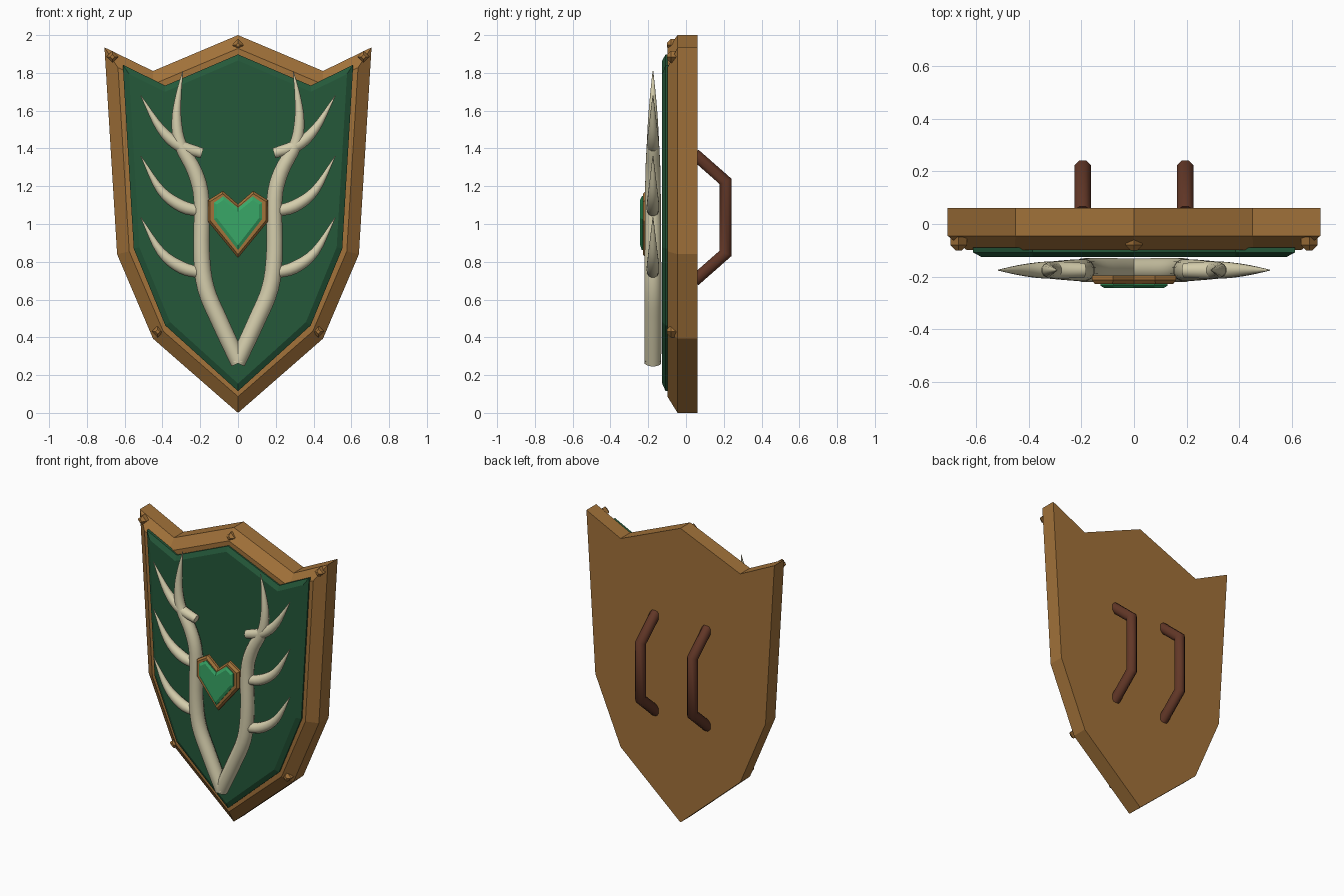
import bpy, bmesh, math
from mathutils import Vector

if "Cube" in bpy.data.objects:
    bpy.data.objects.remove(bpy.data.objects["Cube"])


def material(name, rgb):
    m = bpy.data.materials.new(name)
    m.diffuse_color = (*rgb, 1)
    m.use_nodes = True
    m.node_tree.nodes["Principled BSDF"].inputs["Base Color"].default_value = m.diffuse_color
    return m


GOLD = material("bronze wood", (0.36, 0.168, 0.042))
GREEN = material("dark green", (0.018, 0.098, 0.042))
GEM = material("bright green", (0.04, 0.39, 0.135))
BONE = material("bone", (0.66, 0.61, 0.41))
LEATHER = material("brown leather", (0.122, 0.038, 0.020))


def finish(name, bm, mat, smooth=False):
    bmesh.ops.recalc_face_normals(bm, faces=bm.faces)
    me = bpy.data.meshes.new(name)
    bm.to_mesh(me)
    bm.free()
    me.materials.append(mat)
    ob = bpy.data.objects.new(name, me)
    bpy.context.collection.objects.link(ob)
    if smooth:
        bpy.ops.object.select_all(action='DESELECT')
        ob.select_set(True)
        bpy.context.view_layer.objects.active = ob
        bpy.ops.object.shade_smooth_by_angle(angle=math.radians(50))
    return ob


def inset(pts, d):
    """Offset a clockwise polygon inwards with mitred corners."""
    out = []
    for i, p in enumerate(pts):
        a = (p - pts[i - 1]).normalized()
        b = (pts[(i + 1) % len(pts)] - p).normalized()
        na, nb = Vector((a.y, -a.x)), Vector((b.y, -b.x))
        out.append(p + (na + nb) * d / (1 + na.dot(nb)))
    return out


def mirrored(half):
    """Close a right-hand half outline; first and last points lie on x = 0."""
    return [Vector(p) for p in half] + [Vector((-x, z)) for x, z in half[-2:0:-1]]


def plate(name, pts, back, mid, front, bevel, mat):
    """Extruded outline whose front edge is chamfered."""
    bm = bmesh.new()
    rings = [[bm.verts.new((p.x, y, p.y)) for p in ps]
             for ps, y in ((pts, back), (pts, mid), (inset(pts, bevel), front))]
    n = len(pts)
    for r, s in zip(rings, rings[1:]):
        for i in range(n):
            bm.faces.new((r[i], r[(i + 1) % n], s[(i + 1) % n], s[i]))
    bm.faces.new(rings[0])
    bm.faces.new(rings[-1])
    return finish(name, bm, mat)


def spline(pts, steps):
    """Catmull-Rom samples through 4D points (x, y, z, radius)."""
    v = [Vector(p) for p in pts]
    v = [2 * v[0] - v[1]] + v + [2 * v[-1] - v[-2]]
    out = []
    for i in range(1, len(v) - 2):
        a, b, c, d = v[i - 1:i + 3]
        for k in range(steps):
            t = k / steps
            out.append(0.5 * (2 * b + (c - a) * t + (2 * a - 5 * b + 4 * c - d) * t * t
                              + (3 * b - a - 3 * c + d) * t ** 3))
    return out + [v[-2]]


def tube(name, pts, axis, sides, mat):
    """Tapered tube along a planar path; axis is the plane normal."""
    bm = bmesh.new()
    axis = Vector(axis)
    pos = [Vector(p[:3]) for p in pts]
    rings = []
    for i, p in enumerate(pos):
        a = (p - pos[max(i - 1, 0)]).normalized()
        b = (pos[min(i + 1, len(pos) - 1)] - p).normalized()
        t = (a + b).normalized()
        mitre = 1 / max(t.dot(b if b.length else a), 0.5)
        side = t.cross(axis)
        r = max(pts[i][3], 0.002)
        ring = []
        for k in range(sides):
            w = 2 * math.pi * (k + 0.5) / sides
            ring.append(bm.verts.new(p + r * (math.cos(w) * mitre * side + math.sin(w) * axis)))
        rings.append(ring)
    for r, s in zip(rings, rings[1:]):
        for k in range(sides):
            j = (k + 1) % sides
            bm.faces.new((r[k], r[j], s[j], s[k]))
    bm.faces.new(rings[0])
    bm.faces.new(rings[-1])
    return finish(name, bm, mat, smooth=True)


# Shield board and raised panel
board = mirrored([(0, 2), (0.45, 1.81), (0.707, 1.935), (0.64, 0.84), (0.45, 0.393), (0, 0)])
plate("shield_board", board, 0.06, -0.045, -0.098, 0.065, GOLD)
panel = mirrored([(0, 1.898), (0.385, 1.733), (0.61, 1.843), (0.552, 0.87), (0.385, 0.463), (0, 0.115)])
plate("green_panel", panel, -0.09, -0.108, -0.126, 0.03, GREEN)

# Diamond studs on the rim
for i, (x, z) in enumerate([(0, 1.948), (0.665, 1.885), (-0.665, 1.885), (0.425, 0.43), (-0.425, 0.43)]):
    r = 0.032
    diamond = [Vector(p) for p in ((x, z + r), (x + r, z), (x, z - r), (x - r, z))]
    plate(f"stud_{i}", diamond, -0.05, -0.08, -0.1, 0.014, GOLD)

# Heart setting and gem
heart = mirrored([(0, 1.105), (0.08, 1.175), (0.16, 1.125), (0.16, 1.015), (0, 0.82)])
plate("heart_setting", heart, -0.195, -0.212, -0.228, 0.012, GOLD)
gem = mirrored([(0, 1.085), (0.077, 1.147), (0.128, 1.112), (0.128, 1.027), (0, 0.862)])
plate("heart_gem", gem, -0.21, -0.234, -0.243, 0.016, GEM)

# Antlers: a main beam and three tines per side, as (x, z, radius)
Y = -0.175
beam = [(-0.005, 0.265, 0.045), (0.095, 0.48, 0.047), (0.17, 0.66, 0.047), (0.193, 0.85, 0.045),
        (0.193, 1.13, 0.043), (0.23, 1.28, 0.041), (0.305, 1.42, 0.034), (0.325, 1.55, 0.027),
        (0.315, 1.68, 0.016), (0.292, 1.81, 0.002)]
tine = [(0.19, 0.74, 0.03), (0.30, 0.77, 0.034), (0.41, 0.855, 0.024), (0.515, 1.035, 0.002)]
top_tine = [(0.19, 1.375, 0.028), (0.31, 1.415, 0.034), (0.41, 1.505, 0.024), (0.515, 1.68, 0.002)]
branches = {"antler_beam": beam, "lower_tine": tine,
            "middle_tine": [(x, z + 0.325, r) for x, z, r in tine], "upper_tine": top_tine}
for s, label in ((1, "right"), (-1, "left")):
    for part, pts in branches.items():
        path = spline([(s * x, Y, z, r) for x, z, r in pts], 4)
        tube(f"{part}_{label}", path, (0, 1, 0), 12, BONE)

    # Arm grips on the back
    grip = [(s * 0.195, y, z, 0.034) for y, z in ((0.045, 1.37), (0.21, 1.225), (0.21, 0.845), (0.045, 0.70))]
    tube(f"grip_{label}", grip, (1, 0, 0), 8, LEATHER)
